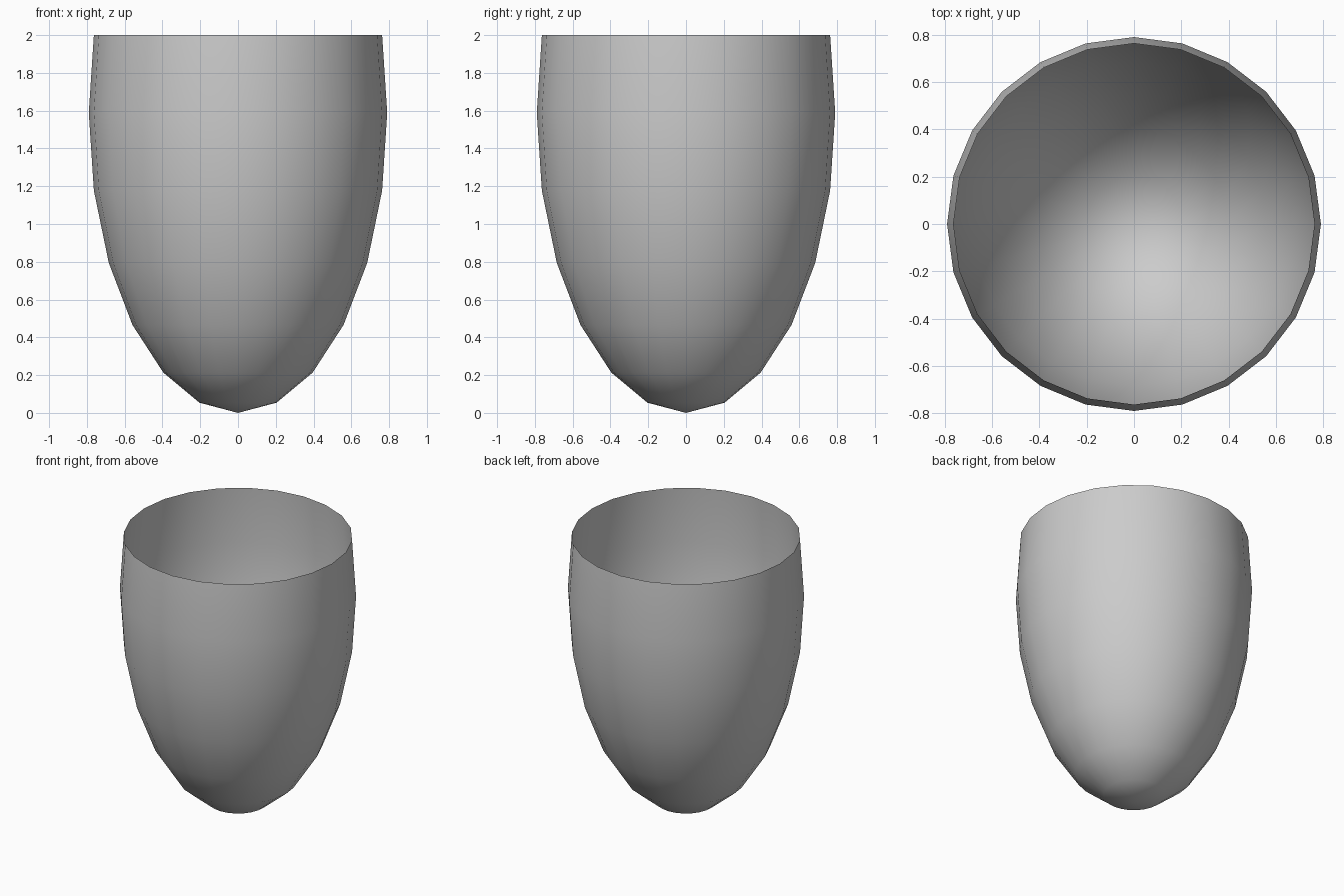
import bpy, bmesh
from math import sin, cos, radians, pi

if "Cube" in bpy.data.objects:
    bpy.data.objects.remove(bpy.data.objects["Cube"])

SEGMENTS = 24
RADIUS = 0.79                              # widest radius
HALF_HEIGHT = 2 / (1 - cos(radians(105)))  # ellipsoid is cut off 105 degrees up from its tip

# Egg-shaped open shell: elliptical profile in 15 degree steps, spun about z
bm = bmesh.new()
profile = []
for step in range(8):
    a = radians(15 * step)
    profile.append(bm.verts.new((0, -RADIUS * sin(a), HALF_HEIGHT * (1 - cos(a)))))
edges = [bm.edges.new(pair) for pair in zip(profile, profile[1:])]
bmesh.ops.spin(bm, geom=profile + edges, cent=(0, 0, 0), axis=(0, 0, 1),
               angle=2 * pi, steps=SEGMENTS)
bmesh.ops.remove_doubles(bm, verts=bm.verts, dist=0.0001)
bmesh.ops.recalc_face_normals(bm, faces=bm.faces)

# Make normals point outward
bm.normal_update()
if sum(f.normal.dot((f.calc_center_median().x, f.calc_center_median().y, 0)) for f in bm.faces) < 0:
    bmesh.ops.reverse_faces(bm, faces=bm.faces)
for f in bm.faces:
    f.smooth = True

mesh = bpy.data.meshes.new("egg_cup_shell")
bm.to_mesh(mesh)
bm.free()
bpy.context.collection.objects.link(bpy.data.objects.new("egg_cup_shell", mesh))
